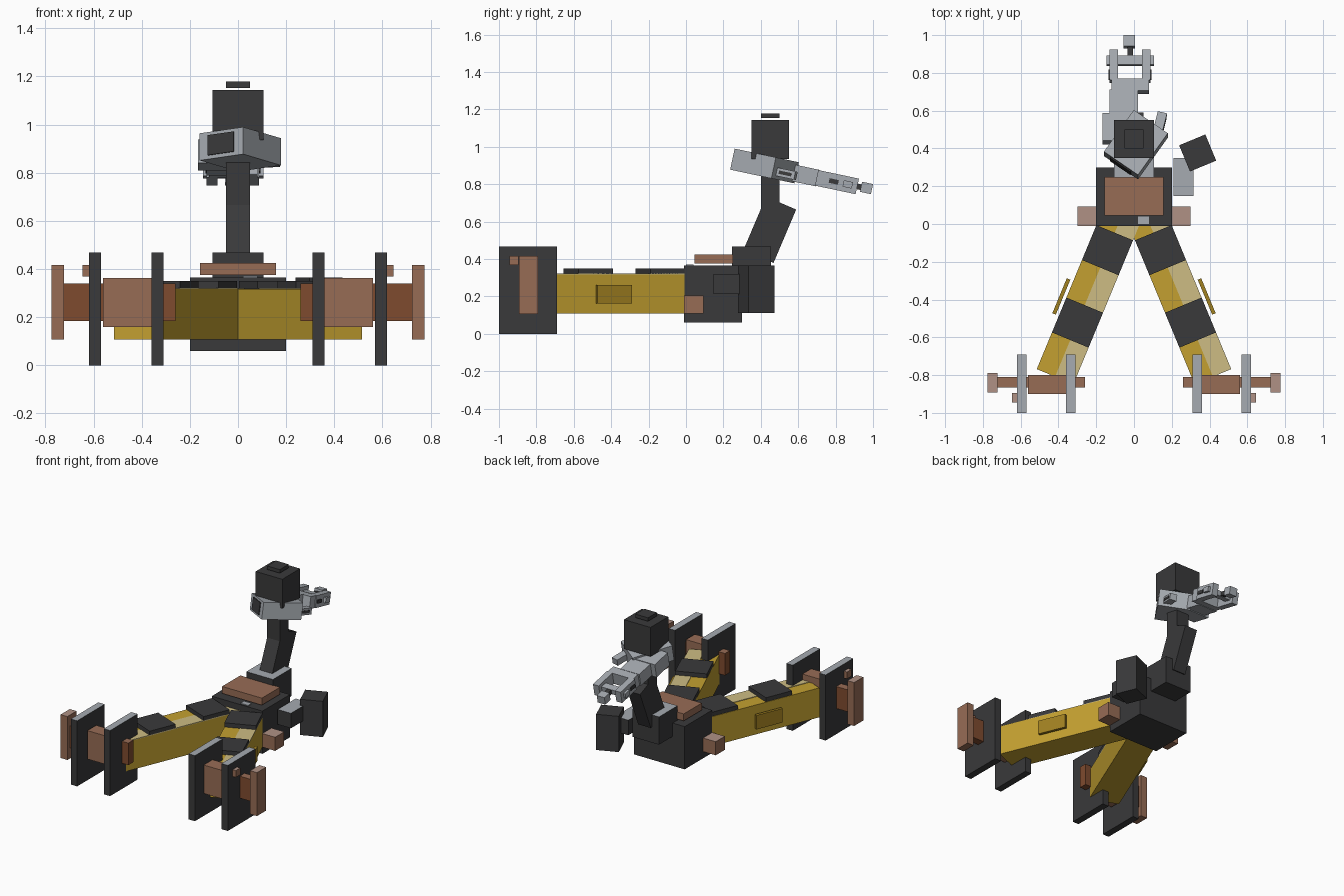
import bpy, bmesh
from math import radians, sin, cos

cube = bpy.data.objects.get("Cube")
if cube:
    bpy.data.objects.remove(cube, do_unlink=True)


def material(name, r, g, b):
    lin = [(c / 255) ** 2.2 for c in (r, g, b)] + [1]
    m = bpy.data.materials.new(name)
    m.use_nodes = True
    m.diffuse_color = lin
    m.node_tree.nodes["Principled BSDF"].inputs["Base Color"].default_value = lin
    return m


DARK = material("charcoal", 60, 60, 61)
GREY = material("steel grey", 164, 169, 175)
GOLD = material("gold", 194, 159, 52)
PALE = material("pale gold", 204, 187, 130)
OCHRE = material("ochre", 160, 128, 38)
BROWN = material("copper brown", 150, 108, 86)
DEEP = material("deep copper", 126, 76, 50)
BLUSH = material("pale copper", 174, 144, 132)


def box(name, mat, centre, size, rot=(0, 0, 0), top=None):
    """Box with an optional second colour on its top face; yaw is applied before pitch."""
    mesh = bpy.data.meshes.new(name)
    bm = bmesh.new()
    bmesh.ops.create_cube(bm, size=1)
    bmesh.ops.scale(bm, vec=size, verts=bm.verts)
    bm.normal_update()
    if top:
        for f in bm.faces:
            f.material_index = int(f.normal.z > 0.5)
    bm.to_mesh(mesh)
    bm.free()
    mesh.materials.append(mat)
    if top:
        mesh.materials.append(top)
    ob = bpy.data.objects.new(name, mesh)
    ob.rotation_mode = 'ZYX'
    ob.location = centre
    ob.rotation_euler = [radians(a) for a in rot]
    bpy.context.collection.objects.link(ob)
    return ob


def span(name, mat, x, y, z, top=None):
    """Upright box given by its limits along each axis."""
    lims = (x, y, z)
    return box(name, mat, [(a + b) / 2 for a, b in lims],
               [abs(b - a) for a, b in lims], top=top)


# Body, top plate and rear mount
span("body", DARK, (-.2, .2), (-.01, .3), (.06, .365))
span("body_plate", BROWN, (-.157, .157), (.045, .25), (.375, .425))
span("body_patch", GREY, (.02, .08), (0, .04), (.365, .37))
span("rear_mount", DARK, (-.105, .105), (.245, .455), (.27, .468), GREY)

# Legs, wheels and hubs on both sides
LEG = 22.5
for s, side in ((1, "left"), (-1, "right")):
    yaw = (0, 0, s * LEG)
    sn, cs = sin(radians(LEG)), cos(radians(LEG))

    def leg_part(name, mat, along, out, z, size):
        x = .083 + along * sn + out * cs
        y = -along * cs + out * sn
        box(f"{side}_{name}", mat, (s * x, y, z), size, yaw)

    def mirrored(name, mat, x, y, z, top=None):
        span(f"{side}_{name}", mat, (s * x[0], s * x[1]), y, z, top)

    leg_part("leg", GOLD, .415, 0, .213, (.21, .92, .21))
    leg_part("leg_top_stripe", PALE, .415, s * .0525, .319, (.105, .92, .006))
    leg_part("leg_upper_pad", DARK, .15, 0, .335, (.21, .2, .03))
    leg_part("leg_lower_pad", DARK, .565, 0, .335, (.21, .2, .03))
    leg_part("leg_side_panel", OCHRE, .47, .132, .212, (.02, .2, .1))

    for label, x in (("inner", .31), ("outer", .57)):
        mirrored(label + "_wheel", DARK, (x, x + .05), (-1, -.69), (0, .468), GREY)
    mirrored("axle", DEEP, (.26, .73), (-.865, -.81), (.183, .34), BROWN)
    mirrored("hub", BROWN, (.32, .56), (-.9, -.8), (.16, .363))
    mirrored("hub_cap", BROWN, (.722, .775), (-.893, -.79), (.107, .417), BLUSH)
    mirrored("hub_lug", BROWN, (.62, .645), (-.945, -.895), (.368, .417), BLUSH)
    mirrored("body_lug", BROWN, (.2, .3), (-.01, .093), (.108, .205), BLUSH)

# Side pod
span("pod_arm", DARK, (.21, .315), (.147, .35), (.213, .32), GREY)
box("pod", DARK, (.337, .376, .238), (.15, .15, .255), (0, 0, 22.5))

# Neck and head
box("lower_neck", DARK, (0, .448, .556), (.1, .175, .31), (-23, 0, 0))
span("upper_neck", DARK, (-.05, .05), (.4, .5), (.62, .95))
span("head", DARK, (-.105, .105), (.35, .55), (.935, 1.143))
span("head_cap", DARK, (-.05, .05), (.4, .5), (1.153, 1.178))

# Shoulder block, turned and tipped towards the rear
TILT = -12


def arm(name, mat, x, y, width, length, height, lift=0, yaw=0):
    box(name, mat, (x, y, .93 - .21 * (y - .24) + lift),
        (width, length, height), (TILT, 0, yaw))


arm("shoulder_block", GREY, .01, .42, .22, .275, .115, .005, -35)
arm("shoulder_front_plate", DARK, -.071, .307, .13, .006, .085, .006, -35)
arm("shoulder_side_plate", DARK, .093, .357, .006, .06, .05, 0, -35)
arm("shoulder_fin", GREY, .135, .525, .05, .13, .045, -.012, -14)
arm("fin_slot", DARK, .162, .53, .006, .07, .018, -.012, -14)

# Forearm and gripper
arm("upper_forearm", GREY, -.083, .505, .165, .15, .1)
arm("lower_forearm", GREY, -.055, .64, .15, .13, .09)
arm("gripper_base", GREY, -.02, .73, .2, .065, .085)
for x, label in ((-.108, "right"), (.065, "left")):
    arm(label + "_prong", GREY, x, .835, .045, .165, .085)
    arm(label + "_prong_slot", DARK, x + (.025 if x > 0 else -.025), .79,
        .006, .05, .025)
arm("gripper_pin", GREY, -.02, .865, .25, .05, .035)
arm("gripper_rod", DARK, -.02, .905, .03, .12, .03)
arm("gripper_tip", GREY, -.025, .965, .06, .06, .055, .002)
